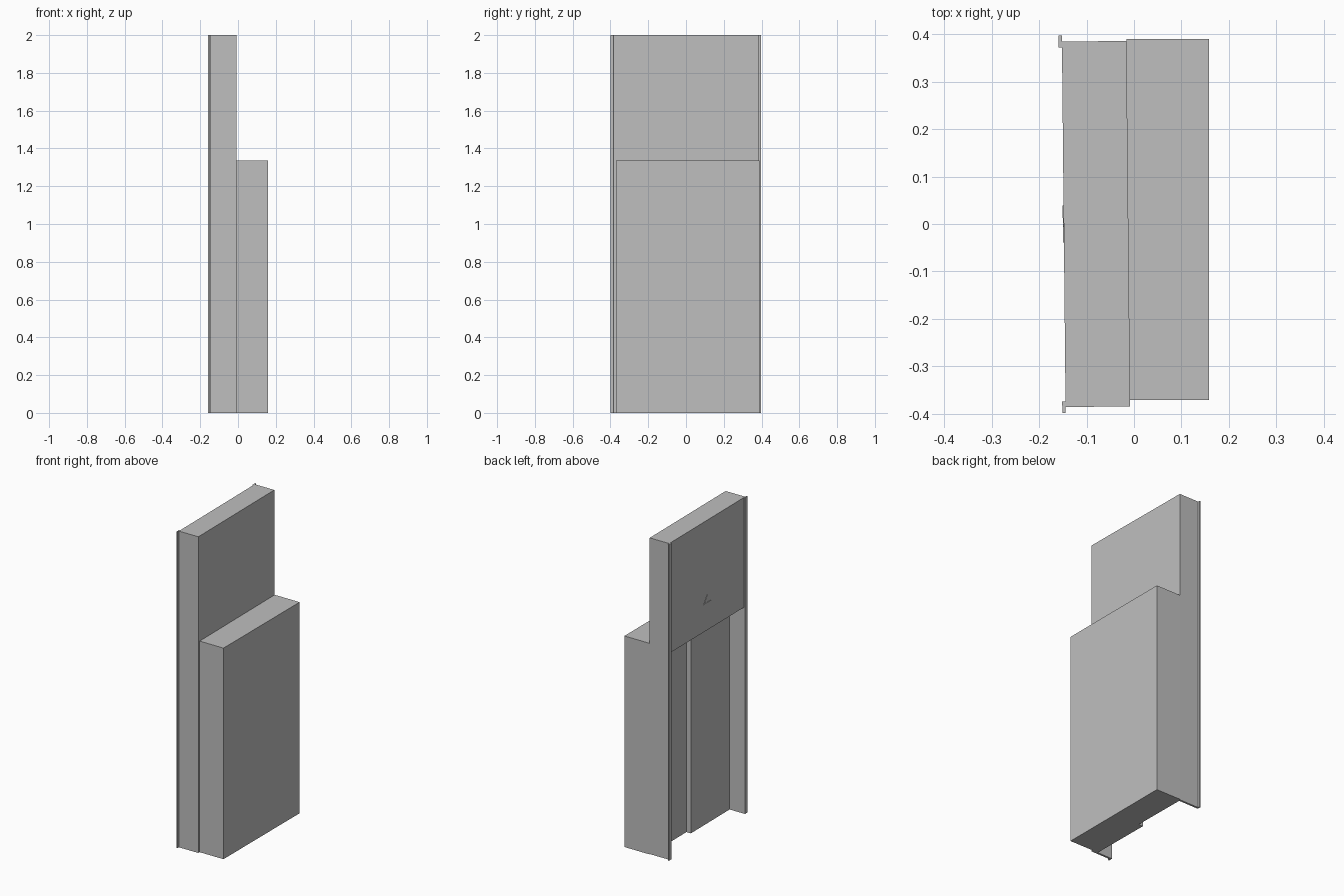
import bpy
import bmesh
from mathutils import Matrix

cube = bpy.data.objects.get("Cube")
if cube:
    bpy.data.objects.remove(cube, do_unlink=True)

grey = bpy.data.materials.new("plain_grey")
grey.use_nodes = True
colour = (0.52, 0.52, 0.52, 1)
grey.diffuse_color = colour
grey.node_tree.nodes["Principled BSDF"].inputs["Base Color"].default_value = colour

# The tall frame stands very slightly turned from the box behind it
TURN = Matrix.Translation((-0.08, 0, 0)) @ Matrix.Rotation(0.01, 4, "Z")


def finish(name, bm, turned):
    if turned:
        bm.transform(TURN)
    bmesh.ops.recalc_face_normals(bm, faces=bm.faces[:])
    mesh = bpy.data.meshes.new(name)
    bm.to_mesh(mesh)
    bm.free()
    mesh.materials.append(grey)
    bpy.context.collection.objects.link(bpy.data.objects.new(name, mesh))


def box(name, x, y, z, turned=True):
    bm = bmesh.new()
    bmesh.ops.create_cube(bm, size=1)
    for v in bm.verts:
        v.co = [lo if c < 0 else hi for c, (lo, hi) in zip(v.co, (x, y, z))]
    finish(name, bm, turned)


def plate(name, outline, x, depth):
    """Thin plate from a (y, z) outline."""
    bm = bmesh.new()
    face = bm.faces.new([bm.verts.new((x, y, z)) for y, z in outline])
    result = bmesh.ops.extrude_face_region(bm, geom=[face])
    moved = [g for g in result["geom"] if isinstance(g, bmesh.types.BMVert)]
    bmesh.ops.translate(bm, verts=moved, vec=(-depth, 0, 0))
    finish(name, bm, True)


OUT, IN, LIP = 0.385, 0.373, 0.398
BACK, FRONT = -0.068, 0.068
LINTEL = 1.305

# Upper panel block above the doorway
box("upper_panel", (BACK, FRONT), (-IN, IN), (LINTEL, 2))

# Side walls and their narrow trim strips
for side, s in (("left", 1), ("right", -1)):
    box(side + "_wall", (BACK, FRONT), sorted((s * IN, s * OUT)), (0, 2))
    box(side + "_trim", (-0.075, BACK), sorted((s * IN, s * LIP)), (0, 2))

# Two overlapping sliding doors, one set deeper than the other
box("near_door", (0.032, FRONT), (-IN, 0.02), (0, LINTEL))
box("far_door", (0.063, FRONT), (0.02, IN), (0, LINTEL))

# Lower box on the other side of the doors
box("lower_box", (-0.016, 0.158), (-0.371, 0.39), (0, 1.335), turned=False)

# Small angled marker on the upper panel
plate("angle_marker", [(0.04, 1.475), (0, 1.53), (-0.006, 1.526),
                       (0.028, 1.481), (-0.038, 1.481), (-0.038, 1.475)],
      BACK, 0.002)
